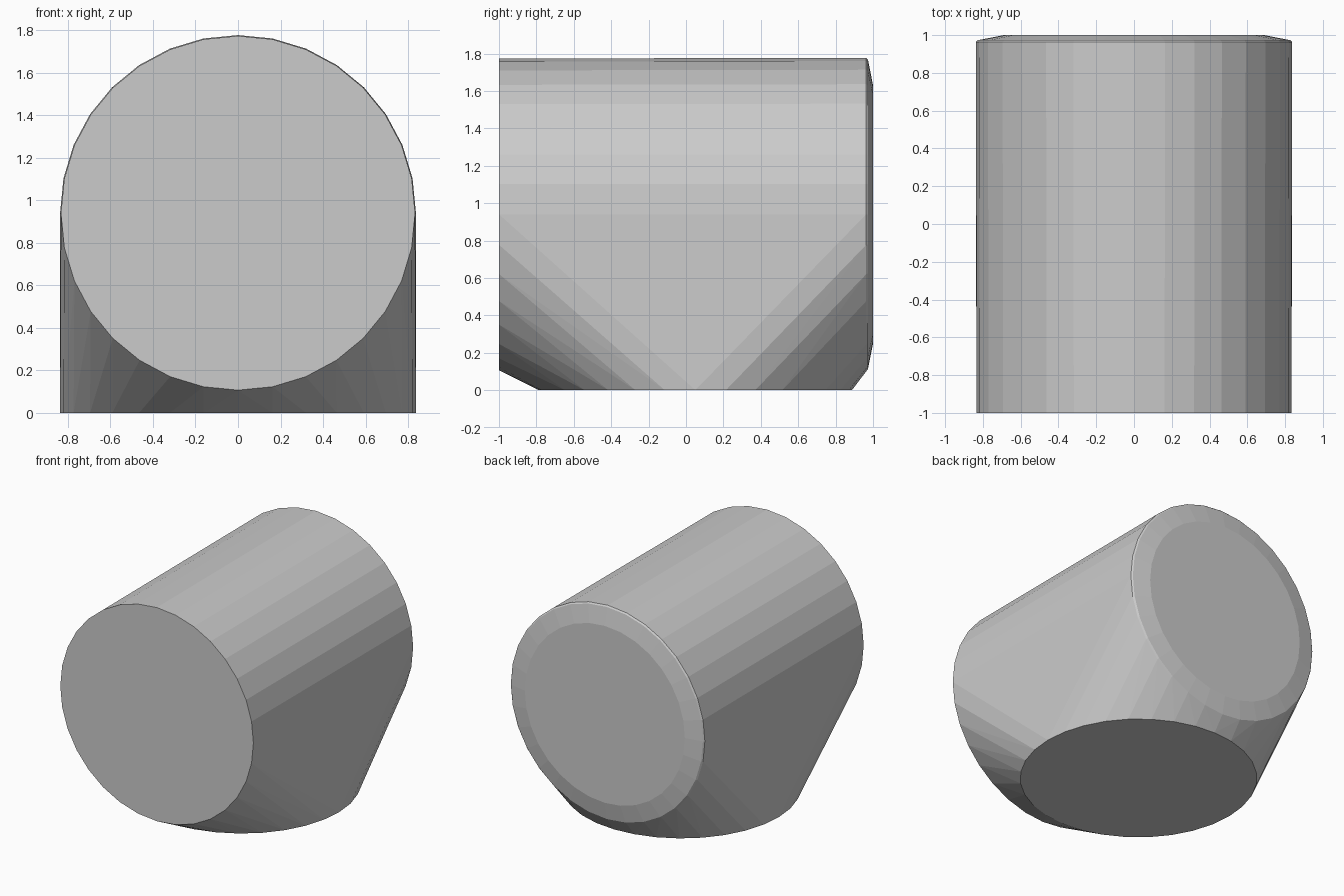
import bpy, bmesh, math

cube = bpy.data.objects.get("Cube")
if cube:
    bpy.data.objects.remove(cube, do_unlink=True)

SIDES = 32
RADIUS = 0.837
AXIS_Z = 0.94

grey = bpy.data.materials.new("light_grey")
grey.use_nodes = True
colour = (0.6, 0.6, 0.6, 1)
grey.diffuse_color = colour
grey.node_tree.nodes["Principled BSDF"].inputs["Base Color"].default_value = colour

bm = bmesh.new()


def ring(radius, place):
    """Add a circle of points; place maps its two coordinates into space."""
    for i in range(SIDES):
        a = 2 * math.pi * i / SIDES
        bm.verts.new(place(radius * math.cos(a), radius * math.sin(a)))


# Upright rings along the barrel: front rim, rounded back rim, back cap
for y, radius in ((-1, 0.833), (0.963, RADIUS), (0.973, 0.827), (1, 0.69)):
    ring(radius, lambda u, v: (u, y, AXIS_Z + v))

# Flat round foot
ring(RADIUS, lambda u, v: (u, 0.05 + v, 0))

# Skin stretched over all the rings
hull = bmesh.ops.convex_hull(bm, input=bm.verts[:])
spare = {g for g in hull["geom_interior"] + hull["geom_unused"]
         if isinstance(g, bmesh.types.BMVert)}
bmesh.ops.delete(bm, geom=list(spare), context='VERTS')
bmesh.ops.dissolve_limit(bm, angle_limit=math.radians(0.3),
                         verts=bm.verts[:], edges=bm.edges[:])
bmesh.ops.recalc_face_normals(bm, faces=bm.faces[:])

mesh = bpy.data.meshes.new("barrel_body")
bm.to_mesh(mesh)
bm.free()
mesh.materials.append(grey)
body = bpy.data.objects.new("barrel_body", mesh)
bpy.context.collection.objects.link(body)
